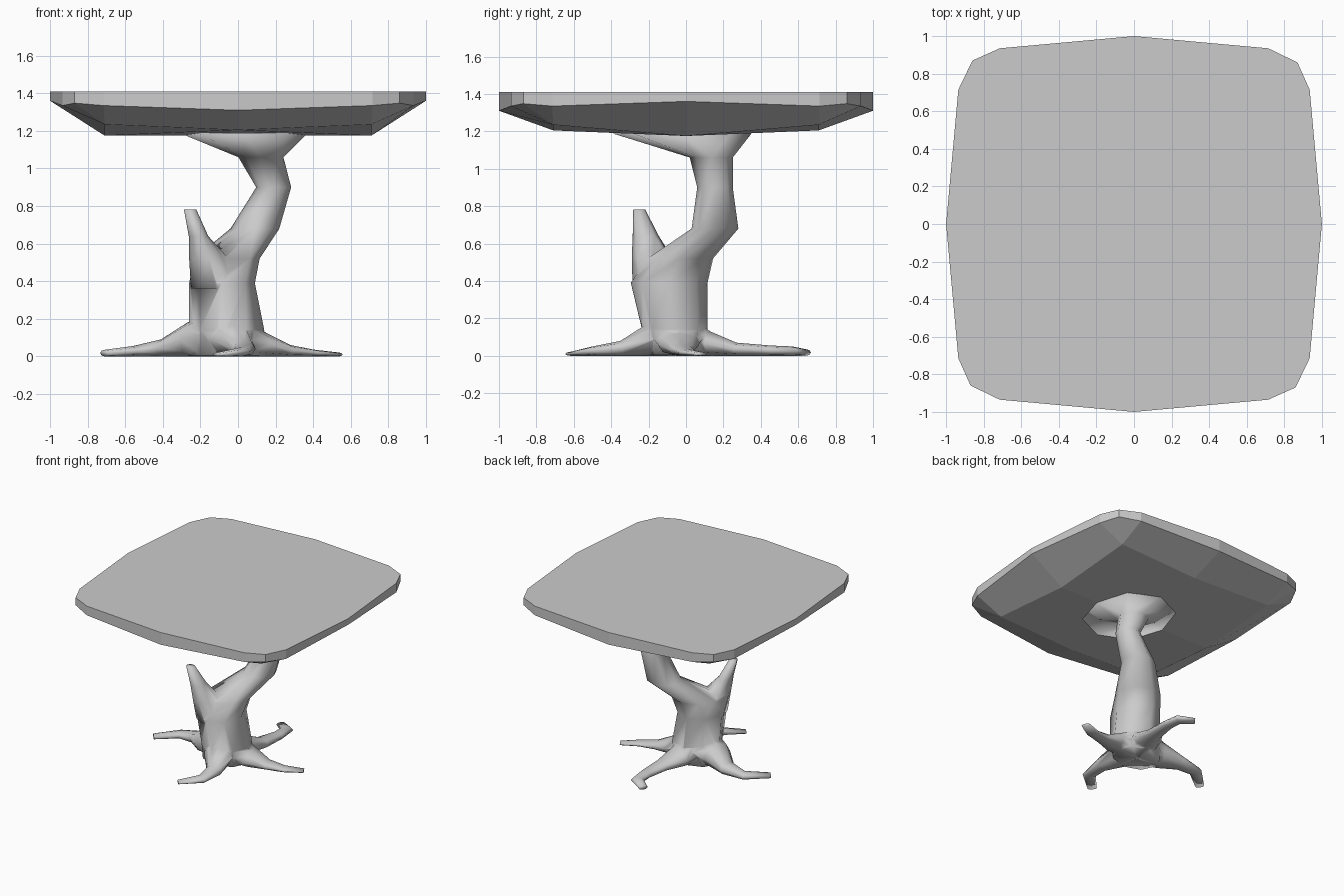
import bpy, bmesh, math
from mathutils import Vector

if "Cube" in bpy.data.objects:
    bpy.data.objects.remove(bpy.data.objects["Cube"])


def make_object(name, verts, faces, smooth=False):
    mesh = bpy.data.meshes.new(name)
    mesh.from_pydata(verts, [], faces)
    bm = bmesh.new()
    bm.from_mesh(mesh)
    bmesh.ops.recalc_face_normals(bm, faces=bm.faces)
    bm.to_mesh(mesh)
    bm.free()
    for p in mesh.polygons:
        p.use_smooth = smooth
    ob = bpy.data.objects.new(name, mesh)
    bpy.context.collection.objects.link(ob)
    return ob


def loft(name, rings):
    """Skin a list of equal rings and cap both ends."""
    n = len(rings[0])
    verts = [v for r in rings for v in r]
    faces = [(i * n + k, i * n + (k + 1) % n, (i + 1) * n + (k + 1) % n, (i + 1) * n + k)
             for i in range(len(rings) - 1) for k in range(n)]
    faces += [tuple(range(n)), tuple(range(len(verts) - n, len(verts)))]
    return make_object(name, verts, faces, True)


def stem(name, sections, n=8):
    """Horizontal elliptical sections: x, y, z, radius x, radius y."""
    return loft(name, [[(x + rx * math.cos(math.tau * k / n), y + ry * math.sin(math.tau * k / n), z)
                        for k in range(n)] for x, y, z, rx, ry in sections])


def root(name, path, n=8):
    """Low tube lying on the ground: x, y, half width, height."""
    rings = []
    for i, (x, y, w, h) in enumerate(path):
        a, b = path[max(i - 1, 0)], path[min(i + 1, len(path) - 1)]
        d = Vector((b[0] - a[0], b[1] - a[1])).normalized()
        ring = []
        for k in range(n):
            t = math.tau * k / n
            c, s = w * math.cos(t), h / 2 * (1 + math.sin(t))
            ring.append((x - d.y * c, y + d.x * c, s))
        rings.append(ring)
    return loft(name, rings)


# Trunk with main branch flaring under the top
trunk = stem("trunk", [
    (-0.07, -0.05, 0.004, 0.19, 0.16), (-0.06, -0.06, 0.14, 0.20, 0.175),
    (-0.085, -0.09, 0.39, 0.175, 0.205), (-0.06, -0.03, 0.52, 0.175, 0.175),
    (0.09, 0.155, 0.68, 0.13, 0.125), (0.19, 0.155, 0.90, 0.093, 0.095),
    (0.122, 0.135, 1.06, 0.12, 0.115), (0.03, -0.02, 1.188, 0.34, 0.37)])

# Broken side branch and four roots
parts = [
    stem("broken_branch", [
        (-0.12, -0.12, 0.36, 0.13, 0.165), (-0.155, -0.18, 0.52, 0.105, 0.11),
        (-0.21, -0.215, 0.64, 0.052, 0.07), (-0.255, -0.25, 0.782, 0.033, 0.032)]),
    root("front_root", [(-0.07, -0.05, 0.16, 0.26), (-0.03, -0.21, 0.11, 0.17),
                        (0.03, -0.35, 0.065, 0.08), (0.02, -0.5, 0.05, 0.05),
                        (-0.11, -0.62, 0.035, 0.02)]),
    root("right_root", [(-0.05, -0.05, 0.15, 0.24), (0.16, -0.04, 0.11, 0.12),
                        (0.28, -0.02, 0.065, 0.06), (0.41, 0.01, 0.05, 0.035),
                        (0.54, 0.08, 0.035, 0.02)]),
    root("left_root", [(-0.08, -0.05, 0.16, 0.28), (-0.27, -0.02, 0.12, 0.18),
                       (-0.41, 0.05, 0.07, 0.09), (-0.56, 0.05, 0.05, 0.055),
                       (-0.71, -0.08, 0.035, 0.035)]),
    root("back_root", [(-0.06, -0.02, 0.15, 0.24), (-0.02, 0.13, 0.11, 0.13),
                       (0.03, 0.27, 0.07, 0.07), (0.05, 0.45, 0.05, 0.055),
                       (0.04, 0.57, 0.05, 0.05), (-0.06, 0.64, 0.035, 0.035)])]

# Fuse them into a single skin
bpy.context.view_layer.objects.active = trunk
for p in parts:
    m = trunk.modifiers.new("union", "BOOLEAN")
    m.operation, m.solver, m.object = "UNION", "EXACT", p
    bpy.ops.object.modifier_apply(modifier=m.name)
    bpy.data.objects.remove(p)
for p in trunk.data.polygons:
    p.use_smooth = True


# Table top: one quarter outline turned four times, faceted underside
TOP = 1.41
outer, inner = [], []
for q in range(4):
    mid_z = 1.36 if q % 2 == 0 else 1.31
    low_z = 1.175 if q % 2 == 0 else 1.205
    c, s = (1, 0, -1, 0)[q], (0, 1, 0, -1)[q]
    for x, y, z in ((1, 0, mid_z), (0.935, 0.715, 1.335), (0.87, 0.86, 1.348), (0.715, 0.935, 1.335)):
        outer.append((c * x - s * y, s * x + c * y, z))
    for x, y, z in ((0.71, 0, low_z), (0.71, 0.71, 1.235)):
        inner.append((c * x - s * y, s * x + c * y, z))
verts = [(x, y, TOP) for x, y, z in outer] + outer + inner + [(0, 0, 1.178)]
faces = [tuple(range(16))]
faces += [(k, (k + 1) % 16, 16 + (k + 1) % 16, 16 + k) for k in range(16)]
for q in range(4):
    o = [16 + (4 * q + k) % 16 for k in range(5)]
    a, b, c = (32 + (2 * q + k) % 8 for k in range(3))
    faces += [(o[0], o[1], b, a), (o[1], o[2], b), (o[2], o[3], b), (o[3], o[4], c, b), (a, b, c, 40)]
make_object("table_top", verts, faces)
